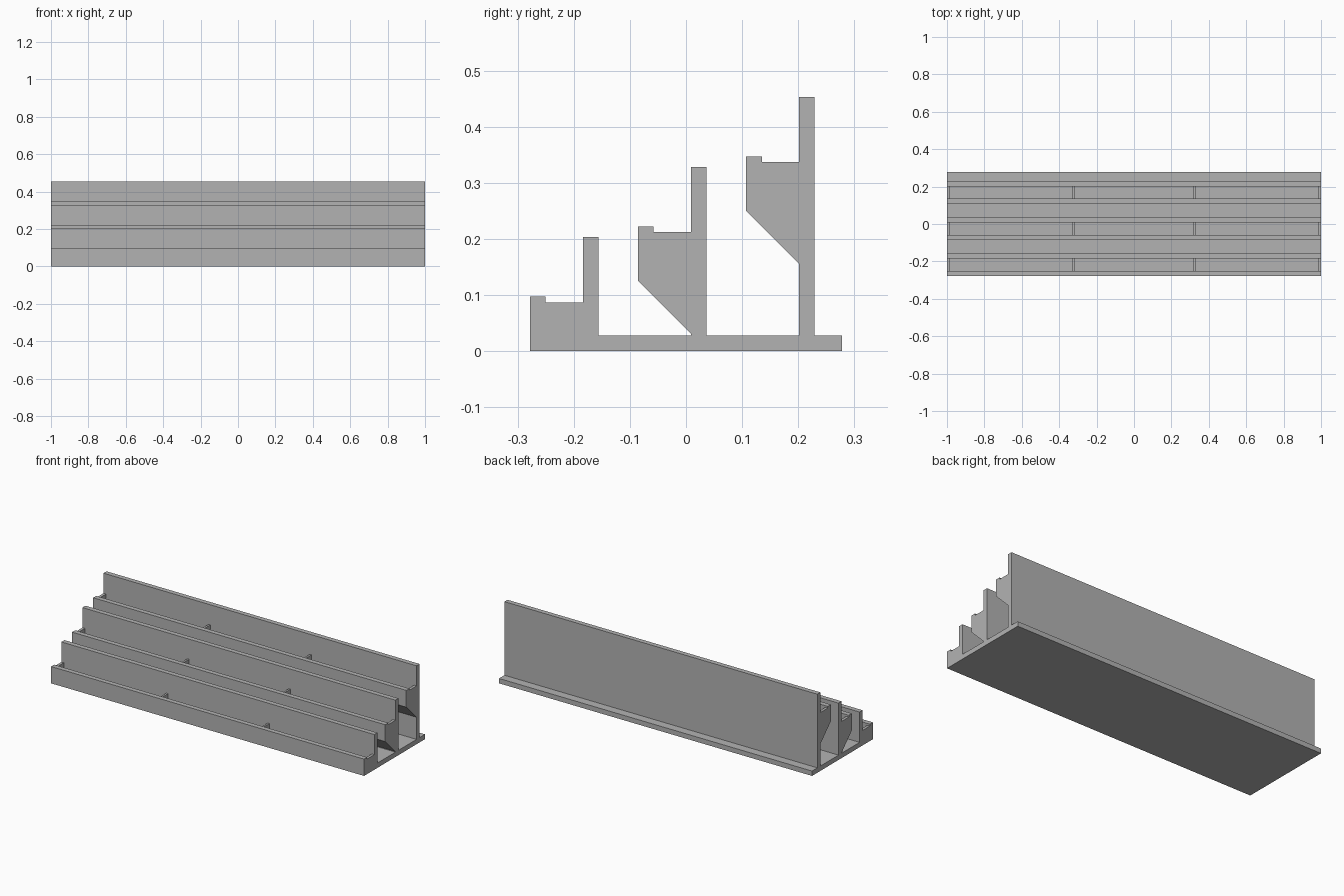
import bpy
import bmesh

cube = bpy.data.objects.get("Cube")
if cube:
    bpy.data.objects.remove(cube, do_unlink=True)

# Main dimensions
HALF_LENGTH = 1.0
HALF_DEPTH = 0.278
THICK = 0.028            # base, lips and walls
STEP_Y, STEP_Z = 0.1925, 0.125
LIP_H, DIVIDER_H, WALL_H = 0.097, 0.087, 0.203
SLOT_Y = 0.066           # clear slot between lip and wall
TIERS = 3

grey = bpy.data.materials.new("plain_grey")
grey.use_nodes = True
colour = (0.45, 0.45, 0.45, 1)
grey.diffuse_color = colour
grey.node_tree.nodes["Principled BSDF"].inputs["Base Color"].default_value = colour


def add_object(name, bm):
    bmesh.ops.recalc_face_normals(bm, faces=bm.faces)
    mesh = bpy.data.meshes.new(name)
    bm.to_mesh(mesh)
    bm.free()
    mesh.materials.append(grey)
    obj = bpy.data.objects.new(name, mesh)
    bpy.context.collection.objects.link(obj)
    return obj


def extrude_profile(name, profile, x0, x1):
    """Sweep a closed (y, z) outline from x0 to x1."""
    bm = bmesh.new()
    face = bm.faces.new([bm.verts.new((x0, y, z)) for y, z in profile])
    swept = bmesh.ops.extrude_face_region(bm, geom=[face])["geom"]
    verts = [v for v in swept if isinstance(v, bmesh.types.BMVert)]
    bmesh.ops.translate(bm, verts=verts, vec=(x1 - x0, 0, 0))
    return add_object(name, bm)


def tier_origin(i):
    return -HALF_DEPTH + i * STEP_Y, i * STEP_Z


# Stepped rack body: base, lips, slots, sloped undersides and back walls
outline = [(-HALF_DEPTH, 0)]
for i in range(TIERS):
    y, z = tier_origin(i)
    slot = y + THICK
    wall = slot + SLOT_Y
    back = wall + THICK
    if i:
        outline += [(wall, THICK), (wall, z - SLOT_Y - THICK), (y, z)]
    outline += [(y, z + LIP_H), (slot, z + LIP_H),
                (slot, z + THICK), (wall, z + THICK),
                (wall, z + WALL_H), (back, z + WALL_H), (back, THICK)]
outline += [(HALF_DEPTH, THICK), (HALF_DEPTH, 0)]
extrude_profile("rack_body", outline, -HALF_LENGTH, HALF_LENGTH)

# End plates and inner dividers closing each slot
spans = [("right_end", -1.0, -0.984), ("right_divider", -0.329, -0.318),
         ("left_divider", 0.318, 0.329), ("left_end", 0.984, 1.0)]
for i, tier in enumerate(("front", "middle", "rear")):
    y, z = tier_origin(i)
    y0, y1 = y + THICK, y + THICK + SLOT_Y
    z0, z1 = z + THICK, z + DIVIDER_H
    section = [(y0, z0), (y1, z0), (y1, z1), (y0, z1)]
    for part, x0, x1 in spans:
        extrude_profile(f"{tier}_{part}", section, x0, x1)
